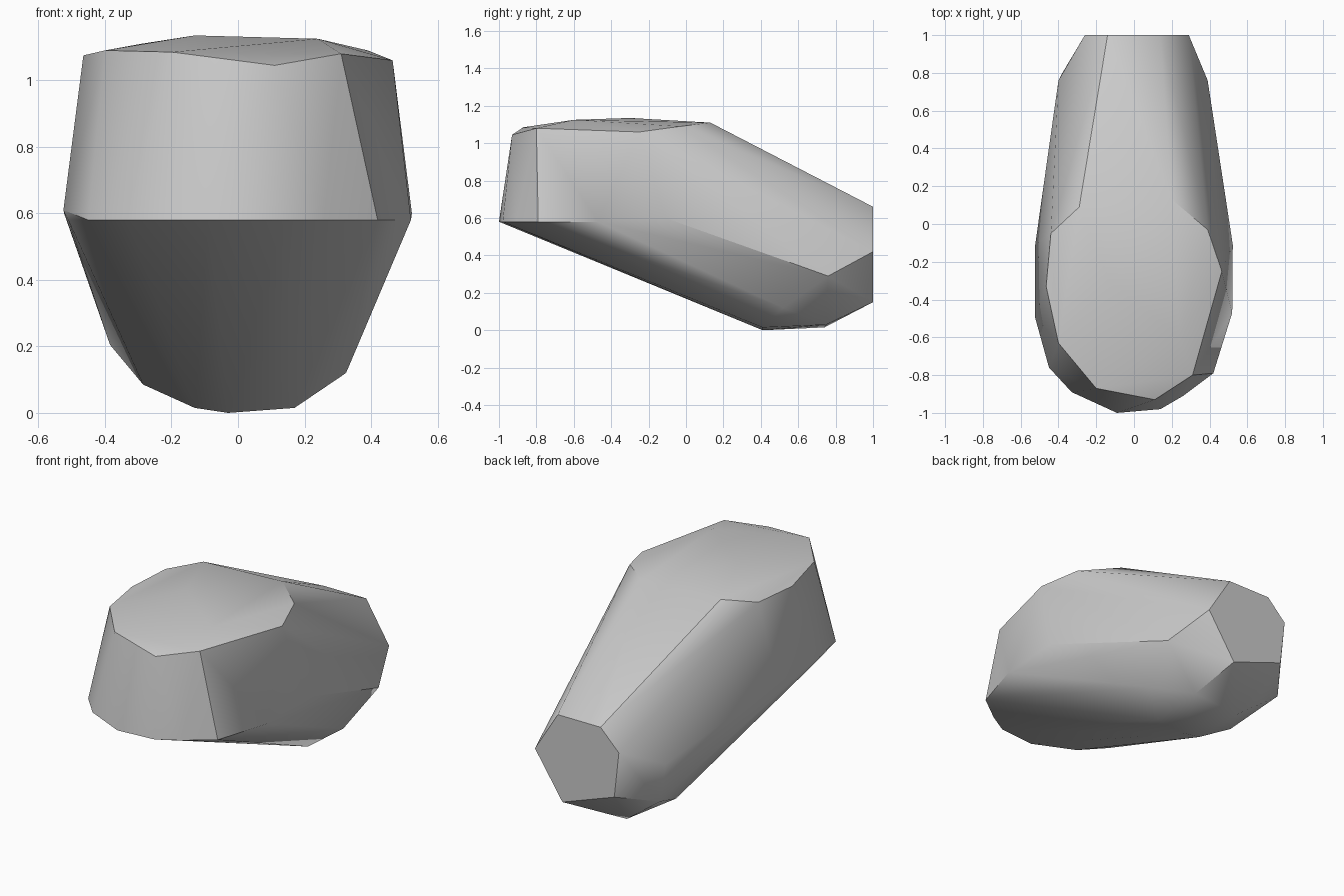
import bpy
import bmesh
from mathutils import Vector

default_cube = bpy.data.objects.get("Cube")
if default_cube:
    bpy.data.objects.remove(default_cube, do_unlink=True)


def make_material(name, colour):
    material = bpy.data.materials.new(name)
    material.use_nodes = True
    material.diffuse_color = colour
    shader = next(node for node in material.node_tree.nodes if node.type == "BSDF_PRINCIPLED")
    shader.inputs["Base Color"].default_value = colour
    return material


def make_hull_object(name, corners, material):
    """Wrap a convex skin around the corner points and make it a mesh object."""
    hull = bmesh.new()
    for corner in corners:
        hull.verts.new(corner)
    result = bmesh.ops.convex_hull(hull, input=hull.verts[:], use_existing_faces=False)
    leftovers = set(result["geom_interior"]) | set(result["geom_unused"])
    loose = [item for item in leftovers if isinstance(item, bmesh.types.BMVert)]
    bmesh.ops.delete(hull, geom=loose, context="VERTS")
    bmesh.ops.recalc_face_normals(hull, faces=hull.faces[:])

    mesh = bpy.data.meshes.new(name)
    hull.to_mesh(mesh)
    hull.free()
    mesh.materials.append(material)
    body = bpy.data.objects.new(name, mesh)
    bpy.context.collection.objects.link(body)

    # Smooth the gentle bends, keep the chiselled rims crisp
    bpy.ops.object.select_all(action="DESELECT")
    body.select_set(True)
    bpy.context.view_layer.objects.active = body
    bpy.ops.object.shade_smooth_by_angle(angle=0.55)
    return body


# Rim around the flat top
top_rim = [
    (-.2, -.87, 1.085), (.11, -.93, 1.045), (.31, -.8, 1.08), (.465, -.25, 1.06),
    (.39, -.03, 1.09), (.2, .13, 1.11), (-.29, .09, 1.11), (-.44, -.05, 1.08),
    (-.465, -.33, 1.075), (-.4, -.63, 1.09),
]

# Slight crown on the top
crown = [(-.13, -.3, 1.135), (.24, -.6, 1.125)]

# Overhanging front edge, all at one height
front_height = .58
front_rim = [
    (x, y, front_height) for x, y in [
        (-.09, -1), (.14, -.98), (.26, -.91), (.42, -.79), (.52, -.47),
        (-.51, -.5), (-.45, -.76), (-.33, -.89),
    ]
]

# Widest points of the flanks and the taper towards the back
flanks = [
    (.523, -.11, .6), (-.523, -.11, .6), (-.525, -.49, .61),
    (.39, .76, .29), (-.4, .76, .42), (-.385, .79, .205),
]

# Underside where the stone rests on the ground
underside = [
    (.325, .52, .12), (.17, .41, .015), (-.03, .41, 0), (-.13, .41, .015),
    (-.285, .5, .085), (-.13, .74, .015), (.18, .75, .03),
]

# Cut-off back end, one flat polygon
back_end = [
    (x, 1, z) for x, z in [
        (.29, .42), (.14, .66), (-.14, .66), (-.26, .54), (-.23, .27), (.11, .15),
    ]
]

stone_grey = make_material("stone grey", (.6, .6, .6, 1))
corners = [Vector(p) for p in top_rim + crown + front_rim + flanks + underside + back_end]
make_hull_object("stone", corners, stone_grey)
